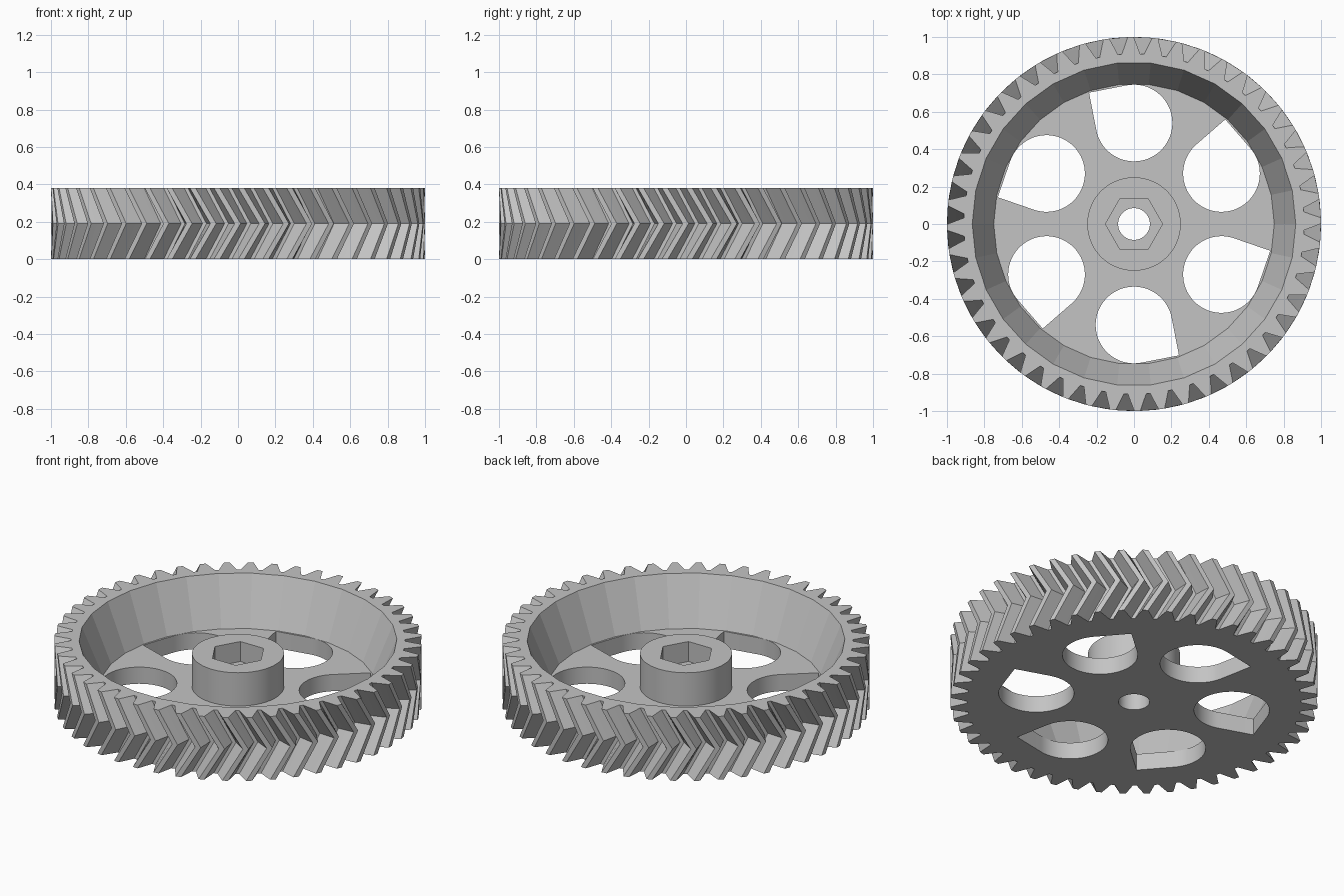
import bpy, bmesh
from math import sin, cos, radians, sqrt

cube = bpy.data.objects.get("Cube")
if cube:
    bpy.data.objects.remove(cube, do_unlink=True)

TEETH = 48
HEIGHT = 0.38
WEB_TOP = 0.10
HUB_TOP = 0.30
TWIST = 6.4        # degrees the tooth apex leads its ends
PHASE = 1.0

grey = bpy.data.materials.new("plain grey")
grey.use_nodes = True
grey.diffuse_color = (0.55, 0.55, 0.55, 1)
grey.node_tree.nodes["Principled BSDF"].inputs["Base Color"].default_value = (0.55, 0.55, 0.55, 1)


def polar(r, deg):
    return (r * cos(radians(deg)), r * sin(radians(deg)))


def circle(r, sides):
    return [polar(r, 360 * i / sides) for i in range(sides)]


def loft(name, sections):
    """Closed solid through (outline, z) sections with equal point counts."""
    bm = bmesh.new()
    rings = [[bm.verts.new((x, y, z)) for x, y in outline] for outline, z in sections]
    n = len(rings[0])
    for low, high in zip(rings, rings[1:]):
        for i in range(n):
            j = (i + 1) % n
            bm.faces.new((low[i], low[j], high[j], high[i]))
    bm.faces.new(rings[0][::-1])
    bm.faces.new(rings[-1])
    mesh = bpy.data.meshes.new(name)
    bm.to_mesh(mesh)
    bm.free()
    obj = bpy.data.objects.new(name, mesh)
    mesh.materials.append(grey)
    bpy.context.collection.objects.link(obj)
    return obj


def select(obj):
    bpy.ops.object.select_all(action='DESELECT')
    obj.select_set(True)
    bpy.context.view_layer.objects.active = obj


def cut(obj, cutter):
    cutter.hide_render = True
    mod = obj.modifiers.new("cut", 'BOOLEAN')
    mod.operation = 'DIFFERENCE'
    mod.solver = 'EXACT'
    mod.object = cutter
    select(obj)
    bpy.ops.object.modifier_apply(modifier=mod.name)
    bpy.data.objects.remove(cutter, do_unlink=True)


def gear_outline(turn):
    """Tooth outline: (radius, offset in pitches) repeated round the wheel."""
    tooth = [(0.91, -0.41), (0.955, -0.26), (1.0, -0.12),
             (1.0, 0.12), (0.955, 0.26), (0.91, 0.41)]
    pitch = 360 / TEETH
    return [polar(r, (t + f) * pitch + turn) for t in range(TEETH) for r, f in tooth]


def teardrop(angle):
    """Round hole with one square corner, placed at an angle on the web."""
    cx, cy = polar(0.54, angle)
    r, point = 0.205, angle + 56
    pts = [polar(r, point + 45 + 270 * i / 54) for i in range(55)]
    pts.append(polar(r * sqrt(2), point))
    return [(cx + x, cy + y) for x, y in pts]


# Wheel with chevron teeth
wheel = loft("gear_wheel", [(gear_outline(PHASE), 0),
                            (gear_outline(PHASE + TWIST), HEIGHT / 2),
                            (gear_outline(PHASE), HEIGHT)])

# Tapered pocket above the web
slope = (0.865 - 0.75) / (HEIGHT - WEB_TOP)
over = HEIGHT + 0.05
cut(wheel, loft("pocket_cutter", [(circle(0.75, 30), WEB_TOP),
                                  (circle(0.75 + slope * (over - WEB_TOP), 30), over)]))

# Six teardrop openings and the bore through the web
for k in range(6):
    shape = teardrop(30 + 60 * k)
    cut(wheel, loft("opening_cutter", [(shape, -0.1), (shape, WEB_TOP + 0.03)]))
bore = circle(0.085, 48)
cut(wheel, loft("bore_cutter", [(bore, -0.1), (bore, 0.5)]))

# Hub with bore and hexagonal socket
hub = loft("hub", [(circle(0.25, 72), WEB_TOP), (circle(0.25, 72), HUB_TOP)])
cut(hub, loft("bore_cutter", [(bore, -0.1), (bore, 0.5)]))
cut(hub, loft("socket_cutter", [(circle(0.153, 6), 0.18), (circle(0.153, 6), 0.5)]))

# Smooth round walls, crisp facets elsewhere
for part in (wheel, hub):
    select(part)
    bpy.ops.object.shade_smooth_by_angle(angle=radians(9))
